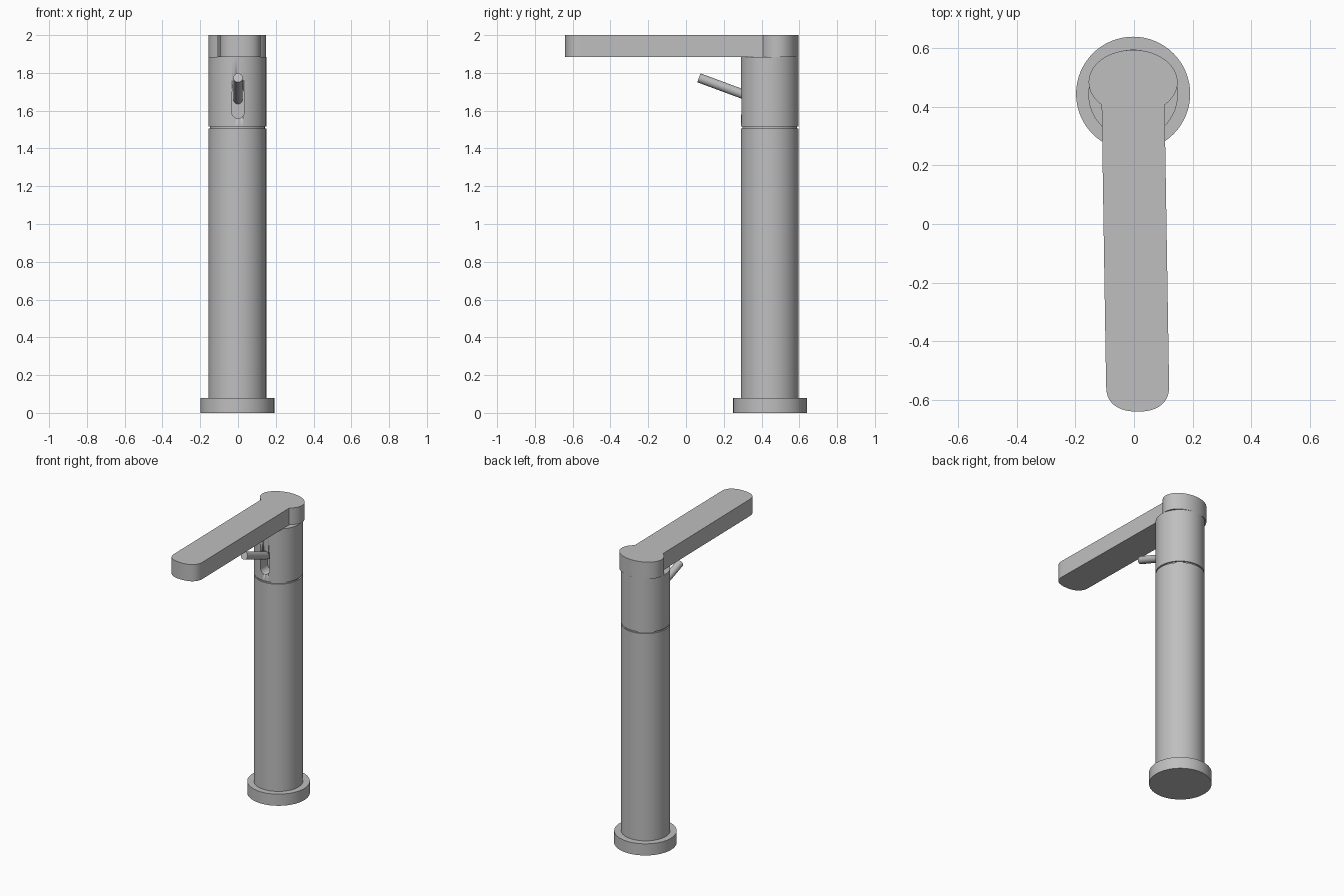
import bpy, bmesh, math
from mathutils import Vector

cube = bpy.data.objects.get("Cube")
if cube:
    bpy.data.objects.remove(cube, do_unlink=True)

metal = bpy.data.materials.new("brushed grey metal")
metal.use_nodes = True
GREY = (0.52, 0.52, 0.52, 1)
metal.diffuse_color = GREY
metal.node_tree.nodes["Principled BSDF"].inputs["Base Color"].default_value = GREY

CX, CY = -0.003, 0.443   # column axis


def finish(obj, name):
    obj.name = obj.data.name = name
    obj.data.materials.append(metal)
    bpy.ops.object.select_all(action='DESELECT')
    obj.select_set(True)
    bpy.context.view_layer.objects.active = obj
    bpy.ops.object.shade_smooth_by_angle(angle=math.radians(35))
    return obj


def column(name, r, z0, z1, y=CY):
    bpy.ops.mesh.primitive_cylinder_add(vertices=64, radius=r, depth=z1 - z0,
                                        location=(CX, y, (z0 + z1) / 2))
    return finish(bpy.context.object, name)


def rod(name, a, b, r):
    a, b = Vector(a), Vector(b)
    bpy.ops.mesh.primitive_cylinder_add(vertices=32, radius=r, depth=(b - a).length,
                                        location=(a + b) / 2)
    obj = bpy.context.object
    obj.rotation_euler = (b - a).to_track_quat('Z', 'Y').to_euler()
    return finish(obj, name)


def extrude_outline(name, pts, direction):
    bm = bmesh.new()
    face = bm.faces.new([bm.verts.new(p) for p in pts])
    top = bmesh.ops.extrude_face_region(bm, geom=[face])["geom"]
    bmesh.ops.translate(bm, vec=direction,
                        verts=[g for g in top if isinstance(g, bmesh.types.BMVert)])
    bmesh.ops.recalc_face_normals(bm, faces=bm.faces)
    mesh = bpy.data.meshes.new(name)
    bm.to_mesh(mesh)
    bm.free()
    obj = bpy.data.objects.new(name, mesh)
    bpy.context.collection.objects.link(obj)
    return finish(obj, name)


def arc(cx, cy, rx, ry, a0, a1, n, power=1.0):
    pts = []
    for i in range(n + 1):
        a = math.radians(a0 + (a1 - a0) * i / n)
        c, s = math.cos(a), math.sin(a)
        pts.append((cx + rx * math.copysign(abs(c) ** power, c),
                    cy + ry * math.copysign(abs(s) ** power, s)))
    return pts


# Column: flange, tall body, shadow gap and upper collar
column("base_flange", 0.195, 0.0, 0.08, 0.445)
column("body", 0.153, 0.08, 1.505)
column("gap_ring", 0.145, 1.505, 1.515)
collar = column("collar", 0.153, 1.515, 1.885)

# Rounded slot cut into the front of the collar
R = 0.033
slot = arc(0, 1.69, R, R, 0, 180, 16) + arc(0, 1.593, R, R, 180, 360, 16)
cutter = extrude_outline("slot_cutter", [(x, 0.2, z) for x, z in slot], (0, 0.17, 0))
cutter.hide_render = True
cutter.hide_set(True)
cut = collar.modifiers.new("slot", 'BOOLEAN')
cut.operation = 'DIFFERENCE'
cut.solver = 'EXACT'
cut.object = cutter
bpy.context.view_layer.objects.active = collar
bpy.ops.object.modifier_apply(modifier=cut.name)
bpy.data.objects.remove(cutter, do_unlink=True)

# Lever rising out of the slot
rod("lever", (0, 0.068, 1.774), (0, 0.40, 1.651), 0.025)

# Spout: oval head with a long arm, then a rounded tip
Z0, Z1, SEAM = 1.885, 2.0, -0.495
outline = ([(-0.0962, SEAM), (0.119, SEAM)]
           + arc(CX, 0.485, 0.152, 0.11, -45, 225, 48))
extrude_outline("spout", [(x, y, Z0) for x, y in outline], (0, 0, Z1 - Z0))
tip = ([(0.119, SEAM), (-0.0962, SEAM)]
       + arc(0.0125, -0.555, 0.1075, 0.086, 180, 360, 28, 0.85))
extrude_outline("spout_tip", [(x, y, Z0) for x, y in tip], (0, 0, Z1 - Z0))
